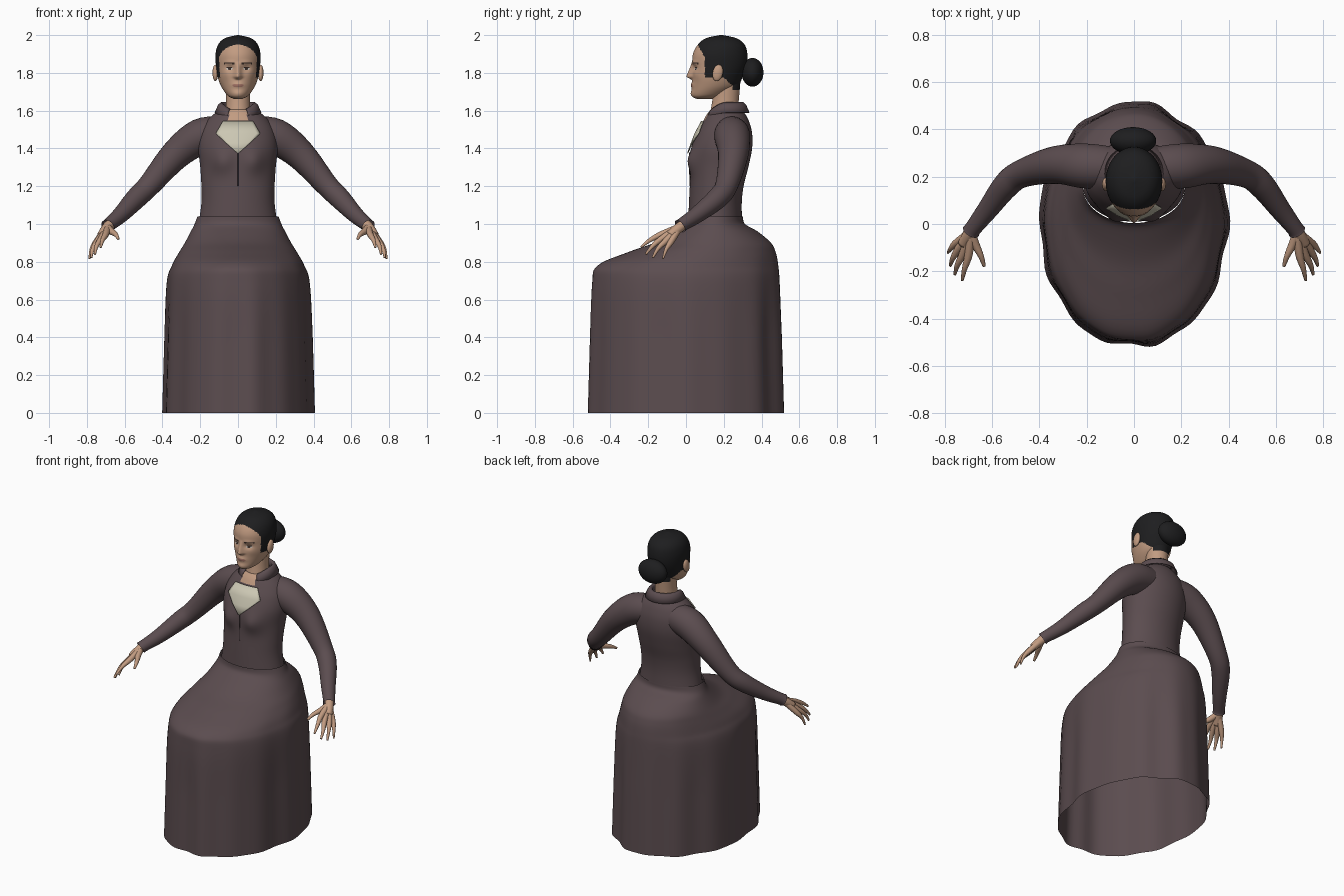
import bpy, bmesh, math
from mathutils import Vector

cube = bpy.data.objects.get("Cube")
if cube:
    bpy.data.objects.remove(cube)


def material(name, r, g, b):
    m = bpy.data.materials.new(name)
    m.use_nodes = True
    m.diffuse_color = (r, g, b, 1)
    bsdf = next(n for n in m.node_tree.nodes if n.type == 'BSDF_PRINCIPLED')
    bsdf.inputs["Base Color"].default_value = (r, g, b, 1)
    bsdf.inputs["Roughness"].default_value = 0.8
    return m


DRESS = material("plum cloth", .105, .073, .079)
SKIN = material("skin", .54, .33, .22)
HAIR = material("black hair", .013, .013, .014)
BIB = material("cream cloth", .60, .57, .45)
LIPS = material("lips", .36, .17, .13)
WHITE = material("eye white", .55, .50, .45)
DARK = material("dark brown", .04, .025, .02)
SEAM = material("dark seam", .03, .02, .023)


def finish(name, bm, mats, rule=None):
    bmesh.ops.recalc_face_normals(bm, faces=bm.faces)
    for f in bm.faces:
        f.smooth = True
        if rule:
            f.material_index = rule(f.calc_center_median())
    me = bpy.data.meshes.new(name)
    bm.to_mesh(me)
    bm.free()
    for m in mats:
        me.materials.append(m)
    ob = bpy.data.objects.new(name, me)
    bpy.context.collection.objects.link(ob)
    return ob


def smooth_path(pts, steps):
    """Catmull-Rom samples through tuples of any length."""
    out = []
    for i in range(len(pts) - 1):
        a, b, c, d = pts[max(i - 1, 0)], pts[i], pts[i + 1], pts[min(i + 2, len(pts) - 1)]
        for k in range(steps):
            t = k / steps
            out.append([q + t / 2 * (r - p + t * (2*p - 5*q + 4*r - s + t * (3*(q - r) + s - p)))
                        for p, q, r, s in zip(a, b, c, d)])
    return out + [list(pts[-1])]


def skin_rows(bm, rows, closed=True):
    vr = [[bm.verts.new(p) for p in row] for row in rows]
    n = len(vr[0])
    for a, b in zip(vr, vr[1:]):
        for j in range(n if closed else n - 1):
            k = (j + 1) % n
            bm.faces.new((a[j], a[k], b[k], b[j]))
    return vr


def loft(name, rings, mats, n=64, steps=6, deform=None, caps=(), rule=None):
    """Rings are height, front y, back y, half width."""
    rows = []
    for z, yf, yb, hw in smooth_path(rings, steps):
        row = []
        for j in range(n):
            a = math.tau * (j + .5) / n
            p = Vector((hw * math.cos(a), (yf + yb) / 2 + (yb - yf) / 2 * math.sin(a), z))
            row.append(deform(p, a) if deform else p)
        rows.append(row)
    bm = bmesh.new()
    vr = skin_rows(bm, rows)
    for c in caps:
        bm.faces.new(vr[c])
    return finish(name, bm, mats, rule)


def tube(name, pts, mat, n=16, steps=5, caps=True):
    """Points are x, y, z, radius."""
    path = smooth_path(pts, steps)
    rows = []
    for i, p in enumerate(path):
        t = (Vector(path[min(i + 1, len(path) - 1)][:3]) - Vector(path[max(i - 1, 0)][:3])).normalized()
        u = t.cross(Vector((0, 1, .3))).normalized()
        w = t.cross(u)
        rows.append([Vector(p[:3]) + p[3] * (u * math.cos(math.tau * j / n) + w * math.sin(math.tau * j / n))
                     for j in range(n)])
    bm = bmesh.new()
    vr = skin_rows(bm, rows)
    if caps:
        bm.faces.new(vr[0])
        bm.faces.new(vr[-1])
    return finish(name, bm, [mat])


def ellipsoid(name, loc, size, mat, tilt=0):
    bm = bmesh.new()
    bmesh.ops.create_uvsphere(bm, u_segments=32, v_segments=20, radius=1)
    ob = finish(name, bm, [mat])
    ob.location, ob.scale, ob.rotation_euler = loc, size, (tilt, 0, 0)


def bump(x, z, cx, cz, sx, sz):
    return math.exp(-((x - cx) / sx) ** 2 - ((z - cz) / sz) ** 2)


# Skirt: open below, with soft vertical folds fading toward the waist
def folds(p, a):
    fade = max(0, min(1, (.9 - p.z) / .5))
    r = 1 + fade * (.012 * math.sin(9 * a + 1) + .01 * math.sin(14 * a + 2) + .008 * math.sin(5 * a))
    return Vector((p.x * r, p.y * r, p.z))


loft("skirt", [(0, -.52, .515, .40), (.35, -.51, .505, .39), (.68, -.50, .495, .378),
               (.78, -.47, .488, .35), (.85, -.31, .475, .312), (.90, -.17, .45, .282),
               (.96, -.06, .38, .25), (1.0, -.005, .312, .23), (1.04, .004, .302, .215)],
     [DRESS], n=96, deform=folds)


# Bodice: bust shaping and an open neckline
def bust(p, a):
    if p.y < .2:
        p.y -= .028 * bump(abs(p.x), p.z, .085, 1.33, .055, .06)
    return p


loft("bodice", [(.97, .01, .30, .215), (1.1, .015, .295, .195), (1.2, .02, .305, .194),
                (1.3, .025, .33, .20), (1.4, .028, .35, .21), (1.48, .055, .35, .20),
                (1.54, .088, .335, .17), (1.58, .11, .315, .13), (1.605, .13, .295, .09)],
     [DRESS, SKIN], deform=bust, caps=[-1],
     rule=lambda c: int(c.z > 1.548 and c.y < .17 and abs(c.x) < .05))
tube("front_seam", [(0, .021, 1.2, .002), (0, .018, 1.3, .002), (0, .018, 1.38, .002)], SEAM, n=6)

# Bib: a thin curved plate
bm = bmesh.new()
skin_rows(bm, [[(hw * k / 6, y + 1.4 * (hw * k / 6) ** 2, z) for k in range(-6, 7)]
               for z, hw, y in [(1.375, .003, .006), (1.43, .065, .026), (1.48, .118, .045), (1.545, .08, .08)]],
          closed=False)
bib = finish("bib", bm, [BIB])
bib.modifiers.new("thickness", 'SOLIDIFY').thickness = .005

# Collar: folded band, open and dipping at the front
bm = bmesh.new()
rows = []
for r, z in [(.076, 1.59), (.079, 1.635), (.09, 1.645), (.105, 1.632), (.124, 1.59)]:
    row = []
    for j in range(41):
        a = math.radians(-90 + 28 + 304 * j / 40)
        dip = max(0, -math.sin(a)) ** 2
        row.append((r * math.cos(a), .215 + r * .98 * math.sin(a), z - .045 * dip))
    rows.append(row)
skin_rows(bm, rows, closed=False)
collar = finish("collar", bm, [DRESS])
collar.modifiers.new("thickness", 'SOLIDIFY').thickness = .005


# Head: sculpted face, with hair, eyes, brows and lips coloured by region
def face_shape(p, a):
    if p.y < .15:
        ax = abs(p.x)
        nose = max(0, min(1, (1.86 - p.z) / .075)) * max(0, min(1, (p.z - 1.762) / .016))
        p.y -= .03 * nose * math.exp(-(p.x / (.011 + .008 * nose)) ** 2)
        p.y += .011 * bump(ax, p.z, .042, 1.825, .024, .016)
        p.y -= .004 * bump(ax, p.z, .045, 1.855, .03, .01)
        p.y -= .007 * bump(ax, p.z, 0, 1.735, .03, .014)
        p.y -= .005 * bump(ax, p.z, 0, 1.69, .03, .016)
        p.y -= .004 * bump(ax, p.z, .065, 1.79, .025, .025)
    return p


def head_colour(c):
    ax = abs(c.x)
    if c.z > 1.775 and c.y > .1 - max(0, c.z - 1.88) * .55:
        return 1
    if c.y > .2 and c.z > 1.775 - (c.y - .2) * .95:
        return 1
    if c.y < .12:
        ex, ez = (ax - .045) / .019, (c.z - 1.822) / .0075
        if ex * ex + ez * ez < 1:
            return 4 if abs(ex) < .38 or ez > .45 else 3
        if .02 < ax < .075 and abs(c.z - 1.853 + 4 * (ax - .05) ** 2) < .004:
            return 4
        if (c.x / .03) ** 2 + ((c.z - 1.734) / .0095) ** 2 < 1:
            return 2
    return 0


loft("head", [(1.662, .06, .14, .02), (1.672, .037, .17, .044), (1.69, .03, .215, .064),
              (1.73, .032, .275, .09), (1.78, .033, .30, .108), (1.84, .033, .322, .117),
              (1.90, .037, .325, .119), (1.95, .063, .31, .105), (1.983, .105, .268, .07),
              (2.0, .178, .195, .006)],
     [SKIN, HAIR, LIPS, WHITE, DARK], n=168, steps=12, deform=face_shape, caps=(0, -1), rule=head_colour)
loft("neck", [(1.53, .115, .27, .075), (1.6, .13, .275, .067), (1.66, .14, .28, .064), (1.75, .15, .288, .068)],
     [SKIN, HAIR], n=48, rule=lambda c: int(c.z > 1.70 and c.y > .25))
ellipsoid("hair_bun", (-.004, .352, 1.803), (.098, .058, .076), HAIR)

# Ears, sleeves and hands on both sides
FINGERS = {
    "index": [(.70, -.13, .945, .017), (.717, -.19, .915, .0115), (.727, -.238, .878, .006)],
    "middle": [(.723, -.125, .925, .017), (.748, -.175, .885, .0115), (.758, -.213, .84, .006)],
    "ring": [(.742, -.105, .912, .017), (.768, -.148, .87, .011), (.777, -.176, .822, .006)],
    "little": [(.752, -.08, .905, .016), (.776, -.105, .865, .01), (.787, -.122, .816, .005)],
    "thumb": [(.672, -.085, .962, .018), (.648, -.135, .945, .0125), (.634, -.178, .922, .007)],
}
SLEEVE = [(.08, .24, 1.485, .085), (.2, .245, 1.462, .095), (.33, .25, 1.367, .08), (.47, .215, 1.205, .06),
          (.54, .165, 1.135, .056), (.62, .06, 1.05, .044), (.678, -.015, 1.0, .036), (.69, -.032, .988, .038)]

for side, s in (("left", 1), ("right", -1)):
    def flip(pts):
        return [(s * x, y, z, r) for x, y, z, r in pts]
    ellipsoid(side + "_ear", (s * .12, .168, 1.80), (.015, .027, .044), SKIN, -.2)
    tube(side + "_sleeve", flip(SLEEVE), DRESS, n=28, caps=False)
    tube(side + "_wrist", flip([(.65, .02, 1.02, .026), (.69, -.03, .985, .027), (.722, -.085, .94, .024)]), SKIN)
    for finger, pts in FINGERS.items():
        tube(side + "_" + finger + "_finger", flip([(.69, -.035, .982, .02)] + pts), SKIN, n=12)
